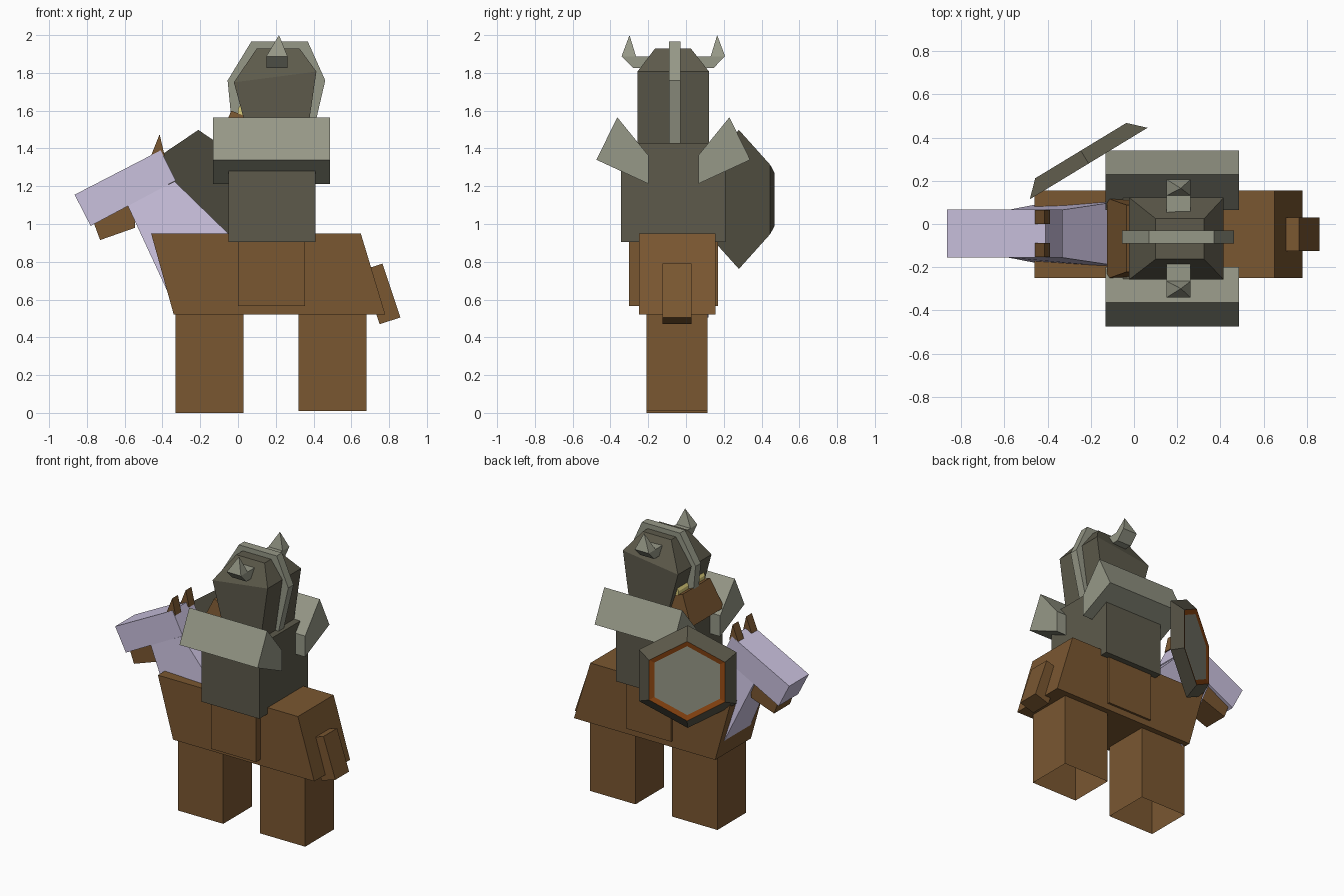
import bpy, bmesh, math
from mathutils import Vector

if "Cube" in bpy.data.objects:
    bpy.data.objects.remove(bpy.data.objects["Cube"])


def material(name, rgb):
    lin = [(c / 255 / 12.92) if c < 10 else ((c / 255 + 0.055) / 1.055) ** 2.4 for c in rgb]
    m = bpy.data.materials.new(name)
    m.diffuse_color = (*lin, 1)
    m.use_nodes = True
    m.node_tree.nodes["Principled BSDF"].inputs["Base Color"].default_value = m.diffuse_color
    return m


BROWN = material("brown hide", (122, 87, 49))
LILAC = material("lilac grey", (202, 193, 222))
DARK = material("dark metal", (93, 90, 75))
LIGHT = material("light metal", (150, 152, 135))
SKIN = material("pale yellow skin", (222, 208, 125))
ORANGE = material("rust orange", (152, 76, 20))


def finish(name, bm, *mats):
    bmesh.ops.recalc_face_normals(bm, faces=bm.faces)
    me = bpy.data.meshes.new(name)
    bm.to_mesh(me)
    bm.free()
    for m in mats:
        me.materials.append(m)
    ob = bpy.data.objects.new(name, me)
    bpy.context.collection.objects.link(ob)
    return ob


def loft(name, rings, mat, cap_start=True, cap_end=True):
    """Join matching rings of points with flat faces and cap both ends."""
    bm = bmesh.new()
    vs = [[bm.verts.new(p) for p in r] for r in rings]
    n = len(vs[0])
    for a, b in zip(vs, vs[1:]):
        for i in range(n):
            bm.faces.new((a[i], a[(i + 1) % n], b[(i + 1) % n], b[i]))
    if cap_start:
        bm.faces.new(vs[0])
    if cap_end:
        bm.faces.new(vs[-1])
    return finish(name, bm, mat)


def side_prism(name, profile, y0, y1, mat):
    """Profile in x,z pushed along y."""
    return loft(name, [[(x, y, z) for x, z in profile] for y in (y0, y1)], mat)


def front_prism(name, profile, x0, x1, mat):
    """Profile in y,z pushed along x."""
    return loft(name, [[(x, y, z) for y, z in profile] for x in (x0, x1)], mat)


def rect(x0, x1, y0, y1, z0, z1=None):
    z1 = z0 if z1 is None else z1
    return [(x0, y0, z0), (x1, y0, z1), (x1, y1, z1), (x0, y1, z0)]


# Mount: body, open-bottomed legs, tail
side_prism("mount_body", [(-.46, .95), (.65, .95), (.78, .52), (-.34, .52)], -.25, .155, BROWN)
for name, x0, x1, z0 in (("front_leg", -.33, .03, 0), ("rear_leg", .32, .68, .01)):
    loft(name, [rect(x0, x1, -.21, .115, z0), rect(x0, x1, -.21, .115, .6)], BROWN, cap_start=False)
side_prism("tail", [(.655, .755), (.765, .79), (.86, .505), (.75, .47)], -.125, .03, BROWN)

# Mount: neck flaring into the body, head, jaw, ears
MY = -.045


def neck_end(xa, za, xb, zb, h):
    return rect(xa, xb, MY - h, MY + h, za, zb)


loft("neck", [neck_end(-.585, 1.10, -.335, 1.225, .11), neck_end(-.31, .505, .02, .88, .163)], LILAC)
side_prism("mount_head", [(-.865, 1.155), (-.41, 1.39), (-.33, 1.23), (-.78, .99)], -.156, .066, LILAC)
side_prism("jaw", [(-.765, 1.01), (-.73, .915), (-.545, .98), (-.55, 1.12)], -.135, .045, BROWN)
for name, y0 in (("ear_near", -.153), ("ear_far", .0)):
    side_prism(name, [(-.463, 1.355), (-.415, 1.475), (-.388, 1.36)], y0, y0 + .065, BROWN)

# Rider: legs and torso
side_prism("rider_legs", [(0, .565), (.355, .565), (.355, .94), (0, .94)], -.303, .17, BROWN)
loft("torso", [rect(-.05, .41, -.343, .21, .905), rect(-.05, .41, -.343, .21, 1.43)], DARK)

# Rider: beard and face below the helmet
RY = -.067
loft("beard", [rect(-.035, .09, RY - .155, RY + .155, 1.6, 1.55),
               rect(-.125, 0, RY - .187, RY + .187, 1.40, 1.34)], BROWN)
side_prism("face", [(.0, 1.45), (.0, 1.61), (.03, 1.66), (.1, 1.66), (.1, 1.45)],
           RY - .15, RY + .15, SKIN)

# Helmet: tapered lower shell, bevelled crown
loft("helmet", [rect(.065, .36, -.257, .122, 1.43),
                rect(-.022, .415, -.257, .122, 1.75, 1.807),
                rect(.10, .325, -.163, .025, 1.93)], DARK)

# Helmet crest band running front to back
outer = [(-.03, 1.50), (-.055, 1.76), (.07, 1.965), (.37, 1.965), (.462, 1.76), (.385, 1.43)]
inner = [(.33, 1.43), (.395, 1.78), (.31, 1.91), (.11, 1.91), (.0, 1.75), (.03, 1.50)]
bm = bmesh.new()
rails = [[bm.verts.new((x, y, z)) for x, z in pts] for pts in (outer, inner[::-1]) for y in (-.09, -.03)]
n = len(outer)
for a, b in ((0, 1), (1, 3), (3, 2), (2, 0)):
    for i in range(n - 1):
        bm.faces.new((rails[a][i], rails[a][i + 1], rails[b][i + 1], rails[b][i]))
for i in (0, n - 1):
    bm.faces.new([rails[k][i] for k in (0, 1, 3, 2)])
finish("helmet_crest", bm, LIGHT)

# Horns and shoulder pads, mirrored about the rider's centre
for side, tag in ((-1, "near"), (1, "far")):
    def m(pts):
        return [(RY + side * d, z) for d, z in pts]
    front_prism("horn_base_" + tag, m([(.11, 1.888), (.274, 1.888), (.212, 1.825), (.11, 1.825)]),
                .15, .262, LIGHT)
    bm = bmesh.new()
    base = [bm.verts.new((x, RY + side * d, 1.888)) for x, d in
            ((.15, .198), (.262, .198), (.262, .274), (.15, .274))]
    tip = bm.verts.new((.217, RY + side * .232, 2.0))
    for i in range(4):
        bm.faces.new((base[i], base[(i + 1) % 4], tip))
    bm.faces.new(base)
    finish("horn_tip_" + tag, bm, LIGHT)
    front_prism("shoulder_pad_" + tag, m([(.132, 1.213), (.132, 1.363), (.297, 1.565), (.407, 1.34)]),
                -.132, .487, LIGHT)

# Shield: bevelled hexagon with a rust rim and a light centre
d, nrm = Vector((.855, .519, 0)), Vector((-.519, .855, 0))
centre = Vector((-.21, .28, 1.13))


def hexagon(r, off):
    return [centre + nrm * off + d * (r * math.sin(k * math.pi / 3))
            + Vector((0, 0, r * math.cos(k * math.pi / 3))) for k in range(6)]


bm = bmesh.new()
rings = [[bm.verts.new(p) for p in hexagon(r, o)] for r, o in ((.368, 0), (.285, .07), (.247, .062))]
bm.faces.new(rings[0])
for k, (a, b) in enumerate(zip(rings, rings[1:])):
    for i in range(6):
        bm.faces.new((a[i], a[(i + 1) % 6], b[(i + 1) % 6], b[i])).material_index = k
bm.faces.new(rings[2]).material_index = 2
finish("shield", bm, DARK, ORANGE, LIGHT)
